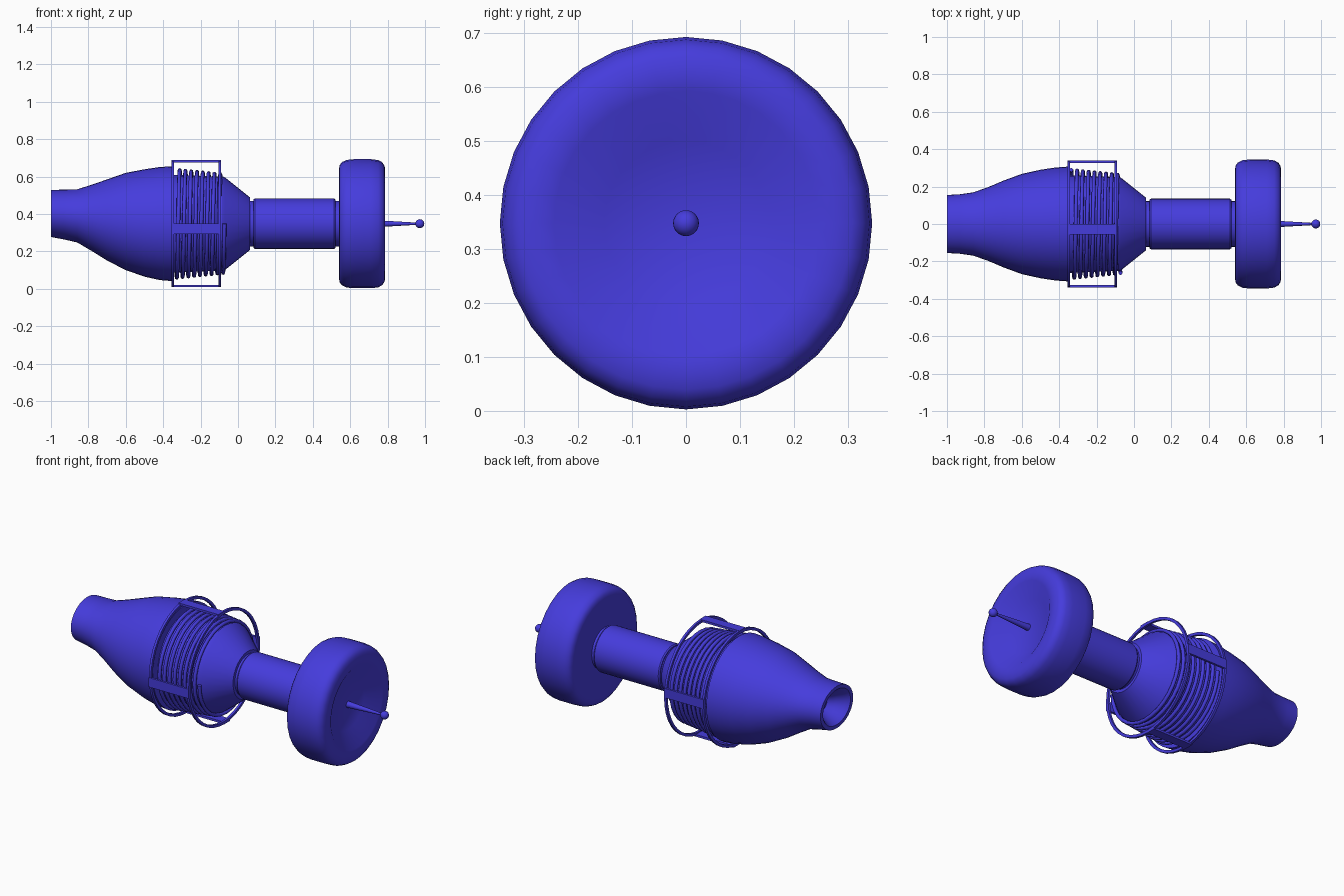
import bpy, bmesh, math
from math import sin, cos, pi
from mathutils import Matrix

if "Cube" in bpy.data.objects:
    bpy.data.objects.remove(bpy.data.objects["Cube"])

CZ = 0.348  # height of the long axis
mat = bpy.data.materials.new("blue")
mat.diffuse_color = (0.06, 0.045, 0.72, 1)
mat.use_nodes = True
mat.node_tree.nodes["Principled BSDF"].inputs["Base Color"].default_value = mat.diffuse_color


def finish(obj, angle=35):
    obj.data.materials.append(mat)
    bpy.ops.object.select_all(action='DESELECT')
    obj.select_set(True)
    bpy.context.view_layer.objects.active = obj
    bpy.ops.object.shade_smooth_by_angle(angle=math.radians(angle))
    return obj


def from_bmesh(name, bm, angle=35):
    bmesh.ops.recalc_face_normals(bm, faces=bm.faces)
    me = bpy.data.meshes.new(name)
    bm.to_mesh(me)
    bm.free()
    obj = bpy.data.objects.new(name, me)
    bpy.context.collection.objects.link(obj)
    return finish(obj, angle)


def loft(name, sections, seg=32, closed=False, angle=35):
    """Elliptical sections along x: (x, y radius, z radius, z offset)."""
    bm = bmesh.new()
    rings = [[bm.verts.new((x, ry * cos(2 * pi * i / seg), CZ + dz + rz * sin(2 * pi * i / seg)))
              for i in range(seg)] for x, ry, rz, dz in sections]
    pairs = list(zip(rings, rings[1:]))
    if closed:
        pairs.append((rings[-1], rings[0]))
    else:
        bm.faces.new(rings[0])
        bm.faces.new(rings[-1])
    for a, b in pairs:
        for i in range(seg):
            j = (i + 1) % seg
            bm.faces.new((a[i], a[j], b[j], b[i]))
    return from_bmesh(name, bm, angle)


def lathe(name, profile, **kw):
    return loft(name, [(x, r, r, 0) for x, r in profile], **kw)


# tapered rear body with a raised, hollow mouth
loft("rear_body", [
    (-0.90, 0.05, 0.045, 0.05), (-0.94, 0.085, 0.07, 0.05), (-0.98, 0.11, 0.09, 0.053),
    (-1.00, 0.13, 0.105, 0.055), (-1.00, 0.155, 0.126, 0.055), (-0.93, 0.159, 0.133, 0.049),
    (-0.86, 0.169, 0.142, 0.042), (-0.78, 0.197, 0.178, 0.031), (-0.70, 0.231, 0.217, 0.02),
    (-0.60, 0.268, 0.260, 0.012), (-0.50, 0.290, 0.287, 0.004), (-0.42, 0.302, 0.302, 0.001),
    (-0.35, 0.307, 0.307, 0)], seg=40)

# core inside the coil, cone and neck
lathe("coil_core", [(-0.36, 0.262), (-0.08, 0.25)])
lathe("front_cone", [(-0.085, 0.255), (-0.07, 0.248), (0.065, 0.14)])
lathe("neck", [(0.05, 0.122), (0.56, 0.122)])
lathe("grip_sleeve", [(0.083, 0.13), (0.09, 0.135), (0.513, 0.135), (0.52, 0.13)])

# wheel-like head with a dished face
lathe("head", [
    (0.54, 0.29), (0.543, 0.312), (0.555, 0.329), (0.58, 0.341), (0.62, 0.345), (0.71, 0.345),
    (0.75, 0.340), (0.772, 0.328), (0.784, 0.308), (0.787, 0.28), (0.787, 0.245), (0.73, 0.152)])

# antenna and its ball
lathe("antenna", [(0.725, 0.019), (0.80, 0.015), (0.955, 0.006)], seg=16)
bm = bmesh.new()
bmesh.ops.create_uvsphere(bm, u_segments=20, v_segments=12, radius=0.024,
                          matrix=Matrix.Translation((0.972, 0, CZ)))
from_bmesh("antenna_ball", bm)

# helical coil, ending on the front side
turns, per = 8.5, 32
n = int(turns * per)
curve = bpy.data.curves.new("coil", 'CURVE')
curve.dimensions = '3D'
curve.bevel_depth = 0.0105
curve.bevel_resolution = 2
curve.use_fill_caps = True
spline = curve.splines.new('POLY')
spline.points.add(n)
for i, p in enumerate(spline.points):
    t = i / n
    a = pi - 2 * pi * turns * (1 - t)
    r = 0.289 - 0.027 * t
    p.co = (-0.335 + 0.263 * t, r * cos(a), CZ - r * sin(a), 1)
coil = bpy.data.objects.new("coil", curve)
bpy.context.collection.objects.link(coil)
bpy.ops.object.select_all(action='DESELECT')
coil.select_set(True)
bpy.context.view_layer.objects.active = coil
bpy.ops.object.convert(target='MESH')
finish(bpy.context.object, 60)

# cage: two hoops joined by four straps
for name, x in (("rear_hoop", -0.355), ("front_hoop", -0.105)):
    lathe(name, [(x, 0.322), (x + 0.014, 0.322), (x + 0.014, 0.338), (x, 0.338)], seg=40, closed=True)
for k in range(4):
    bm = bmesh.new()
    m = (Matrix.Translation((0, 0, CZ)) @ Matrix.Rotation(k * pi / 2, 4, 'X')
         @ Matrix.Translation((-0.223, -0.028, 0.333)) @ Matrix.Diagonal((0.264, 0.056, 0.013, 1)))
    bmesh.ops.create_cube(bm, size=1, matrix=m)
    from_bmesh(f"cage_strap_{k + 1}", bm)
